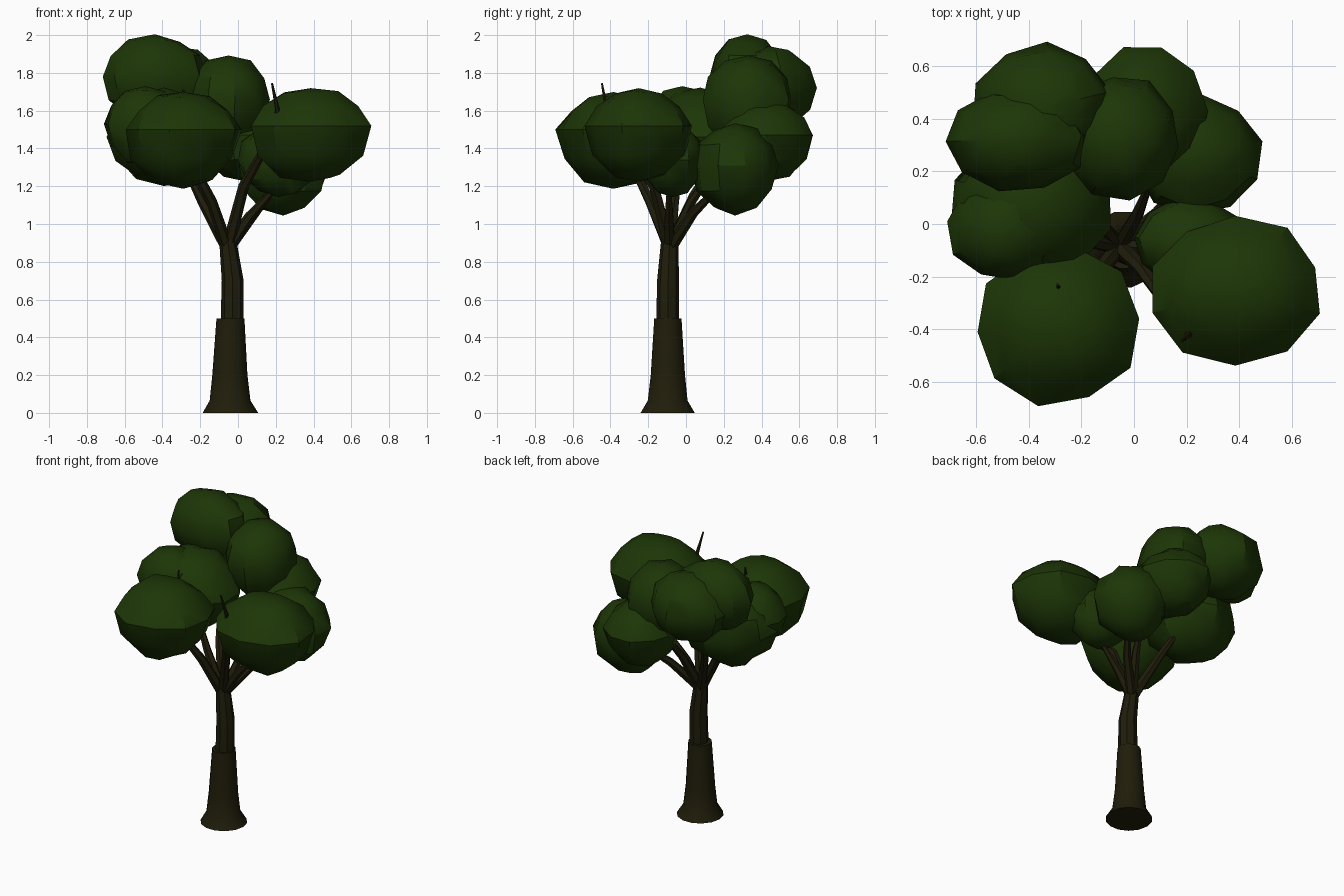
import bpy, bmesh, math, random
from mathutils import Vector

if "Cube" in bpy.data.objects:
    bpy.data.objects.remove(bpy.data.objects["Cube"])

random.seed(4)


def material(name, rgb):
    m = bpy.data.materials.new(name)
    m.diffuse_color = (*rgb, 1)
    m.use_nodes = True
    m.node_tree.nodes["Principled BSDF"].inputs["Base Color"].default_value = m.diffuse_color
    return m


BARK = material("dark bark brown", (0.014, 0.012, 0.003))
LEAF = material("deep leaf green", (0.012, 0.036, 0.002))


def finish(name, bm, mat, angle):
    bmesh.ops.recalc_face_normals(bm, faces=bm.faces)
    me = bpy.data.meshes.new(name)
    bm.to_mesh(me)
    bm.free()
    me.materials.append(mat)
    ob = bpy.data.objects.new(name, me)
    bpy.context.collection.objects.link(ob)
    bpy.ops.object.select_all(action='DESELECT')
    ob.select_set(True)
    bpy.context.view_layer.objects.active = ob
    bpy.ops.object.shade_smooth_by_angle(angle=math.radians(angle))
    return ob


def tube(name, points, radii, sides, flat_rings=False, angle=50):
    """Capped tube swept through points; flat_rings keeps every ring level."""
    bm = bmesh.new()
    pts = [Vector(p) for p in points]
    rings = []
    for i, p in enumerate(pts):
        d = pts[min(i + 1, len(pts) - 1)] - pts[max(i - 1, 0)]
        if flat_rings:
            d = Vector((0, 0, 1))
        d.normalize()
        u = Vector((0, 1, 0)).cross(d).normalized()
        v = d.cross(u)
        ring = []
        for k in range(sides):
            a = 2 * math.pi * k / sides
            ring.append(bm.verts.new(p + radii[i] * (u * math.cos(a) + v * math.sin(a))))
        rings.append(ring)
    for a, b in zip(rings, rings[1:]):
        for k in range(sides):
            n = (k + 1) % sides
            bm.faces.new((a[k], a[n], b[n], b[k]))
    bm.faces.new(rings[0][::-1])
    bm.faces.new(rings[-1])
    return finish(name, bm, BARK, angle)


def leaf_clump(name, centre, size, turn):
    """Low-sided lumpy ball; size is half width, half depth, height above, height below."""
    bm = bmesh.new()
    bmesh.ops.create_uvsphere(bm, u_segments=10, v_segments=6, radius=1)
    c, s = math.cos(turn), math.sin(turn)
    squat = size[2] < 0.8 * size[3]
    for v in bm.verts:
        x, y, z = v.co * random.uniform(0.95, 1.04)
        if squat and z > 0.2:          # flatter clumps get a tapering top
            x, y = x * 0.9, y * 0.9
        v.co = (centre[0] + size[0] * (x * c - y * s),
                centre[1] + size[1] * (x * s + y * c),
                centre[2] + (size[2] if z > 0 else size[3]) * z)
    finish(name, bm, LEAF, 35)


# Trunk: flared sleeve and slimmer, bent upper stem
tube("lower_trunk",
     [(-0.040, -0.097, 0), (-0.042, -0.097, 0.065), (-0.043, -0.096, 0.2), (-0.040, -0.096, 0.5)],
     [0.147, 0.108, 0.093, 0.074], 14, True)
tube("upper_trunk",
     [(-0.030, -0.096, 0.4), (-0.030, -0.096, 0.55), (-0.028, -0.095, 0.7), (-0.055, -0.086, 0.92)],
     [0.060, 0.060, 0.058, 0.045], 8, True, 25)

# Branches: fork to the clumps, each as a path of points
paths = {
    "front_right_branch": [(0.03, -0.17, 1.2), (0.14, -0.33, 1.4), (0.21, -0.42, 1.6), (0.18, -0.445, 1.745)],
    "front_left_branch": [(-0.14, -0.19, 1.12), (-0.23, -0.28, 1.3), (-0.28, -0.26, 1.55), (-0.29, -0.23, 1.71)],
    "left_branch": [(-0.19, -0.06, 1.12), (-0.28, -0.03, 1.3), (-0.40, 0.0, 1.5)],
    "back_left_branch": [(-0.17, 0.04, 1.15), (-0.27, 0.2, 1.4), (-0.38, 0.33, 1.7)],
    "back_branch": [(0.01, 0.03, 1.12), (0.05, 0.13, 1.26), (0.03, 0.3, 1.45)],
    "back_right_branch": [(0.09, 0.04, 1.06), (0.2, 0.18, 1.2), (0.25, 0.25, 1.3)],
    "right_branch": [(0.06, -0.09, 1.04), (0.17, -0.09, 1.16), (0.24, -0.1, 1.35)],
}
for name, path in paths.items():
    pts = [(-0.055, -0.086, 0.87)] + path
    n = len(pts) - 1
    tube(name, pts, [0.036 * (1 - 0.85 * i / n) if i else 0.034 for i in range(n + 1)], 6)

# Leaf clumps: centre, then half sizes
clumps = {
    "front_right_clump": ((0.385, -0.25, 1.52), (0.33, 0.285, 0.205, 0.31)),
    "right_clump": ((0.215, -0.07, 1.34), (0.22, 0.17, 0.19, 0.20)),
    "front_left_clump": ((-0.29, -0.385, 1.50), (0.315, 0.305, 0.205, 0.31)),
    "left_clump": ((-0.39, 0.075, 1.46), (0.31, 0.275, 0.26, 0.25)),
    "upper_left_clump": ((-0.49, -0.02, 1.53), (0.215, 0.20, 0.20, 0.23)),
    "top_left_clump": ((-0.44, 0.325, 1.78), (0.275, 0.20, 0.22, 0.24)),
    "back_left_clump": ((-0.345, 0.44, 1.72), (0.265, 0.25, 0.225, 0.23)),
    "top_back_clump": ((-0.05, 0.33, 1.66), (0.23, 0.24, 0.23, 0.28)),
    "back_clump": ((0.04, 0.42, 1.47), (0.235, 0.265, 0.18, 0.25)),
    "back_right_clump": ((0.24, 0.26, 1.31), (0.245, 0.23, 0.22, 0.26)),
}
for i, (name, (centre, size)) in enumerate(clumps.items()):
    leaf_clump(name, centre, size, 0.2 * i)
